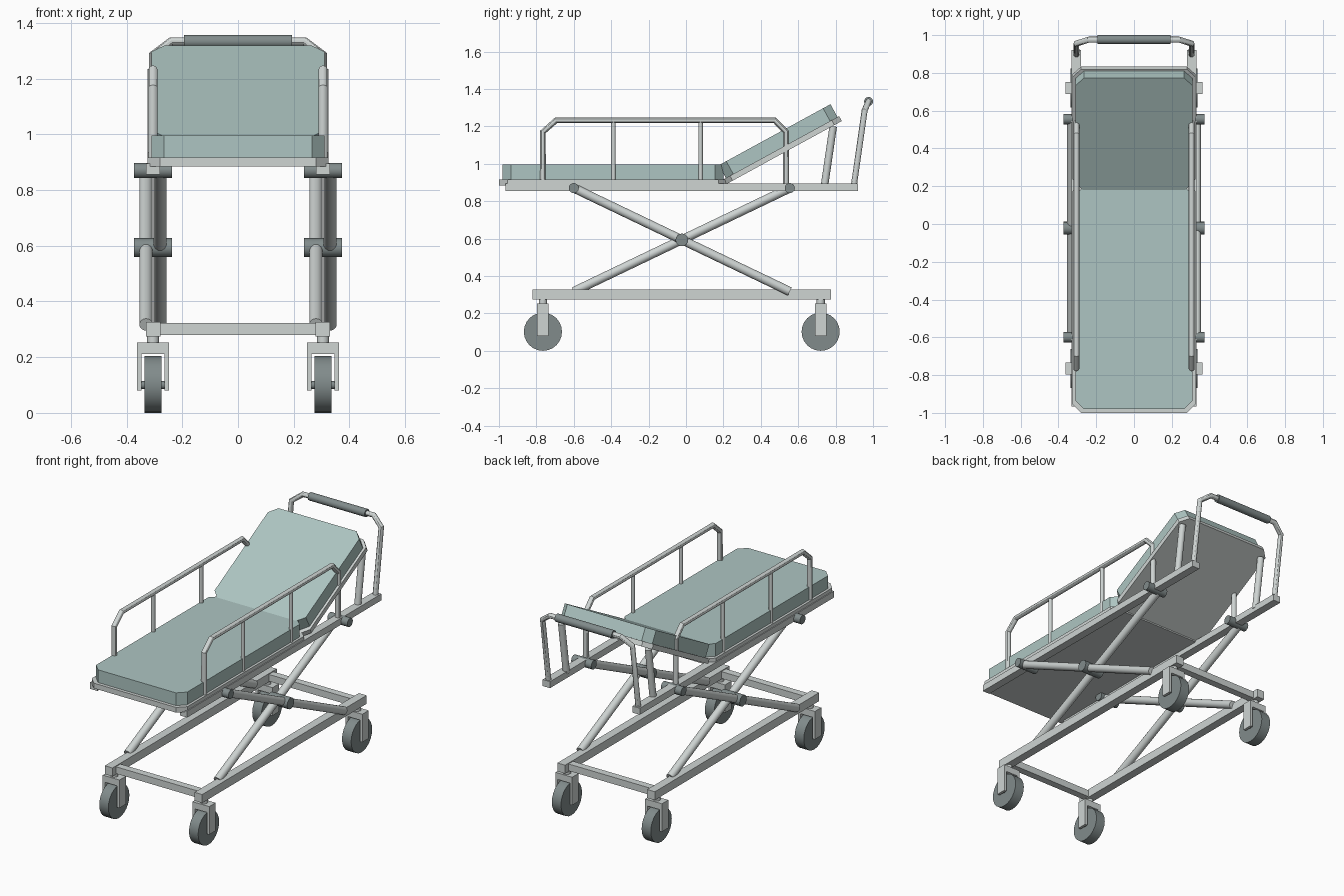
import bpy, bmesh, math
from mathutils import Vector, Matrix

if "Cube" in bpy.data.objects:
    bpy.data.objects.remove(bpy.data.objects["Cube"])


def material(name, rgb):
    m = bpy.data.materials.new(name)
    m.diffuse_color = (*rgb, 1)
    m.use_nodes = True
    m.node_tree.nodes["Principled BSDF"].inputs["Base Color"].default_value = m.diffuse_color
    return m


TEAL = material("vinyl", (0.42, 0.56, 0.54))
DARK = material("rubber", (0.22, 0.26, 0.26))
METAL = material("metal", (0.62, 0.66, 0.65))


def finish(name, bm, mat, smooth=False):
    me = bpy.data.meshes.new(name)
    bm.to_mesh(me)
    bm.free()
    me.materials.append(mat)
    ob = bpy.data.objects.new(name, me)
    bpy.context.collection.objects.link(ob)
    if smooth:
        bpy.ops.object.select_all(action='DESELECT')
        ob.select_set(True)
        bpy.context.view_layer.objects.active = ob
        bpy.ops.object.shade_smooth_by_angle(angle=math.radians(35))
    return ob


def box(name, lo, hi, mat=METAL, chamfer=0, matrix=None):
    """Box between two corners; chamfer cuts its four upright edges."""
    lo, hi = Vector(lo), Vector(hi)
    bm = bmesh.new()
    bmesh.ops.create_cube(bm, size=1, matrix=Matrix.Translation((lo + hi) / 2)
                          @ Matrix.Diagonal((*(hi - lo), 1)))
    if chamfer:
        up = [e for e in bm.edges if abs(e.verts[0].co.z - e.verts[1].co.z) > 1e-4]
        bmesh.ops.bevel(bm, geom=up, offset=chamfer, segments=1, affect='EDGES')
    if matrix:
        bm.transform(matrix)
    return finish(name, bm, mat)


def rod(name, a, b, r, mat=METAL, sides=16):
    """Straight cylinder from a to b."""
    a, b = Vector(a), Vector(b)
    d = b - a
    bm = bmesh.new()
    bmesh.ops.create_cone(bm, cap_ends=True, segments=sides, radius1=r, radius2=r, depth=d.length,
                          matrix=Matrix.Translation((a + b) / 2)
                          @ d.to_track_quat('Z', 'Y').to_matrix().to_4x4())
    return finish(name, bm, mat, True)


def tube(name, pts, r):
    """Bent tube along a polyline."""
    cu = bpy.data.curves.new(name, 'CURVE')
    cu.dimensions = '3D'
    cu.bevel_depth = r
    cu.bevel_resolution = 4
    cu.use_fill_caps = True
    sp = cu.splines.new('POLY')
    sp.points.add(len(pts) - 1)
    for p, co in zip(sp.points, pts):
        p.co = (*co, 1)
    cu.materials.append(METAL)
    ob = bpy.data.objects.new(name, cu)
    bpy.context.collection.objects.link(ob)
    bpy.ops.object.select_all(action='DESELECT')
    ob.select_set(True)
    bpy.context.view_layer.objects.active = ob
    bpy.ops.object.convert(target='MESH')
    bpy.ops.object.shade_smooth_by_angle(angle=math.radians(30))


# flat bed section
box("seat_deck", (-0.325, -1.0, 0.885), (0.325, 0.22, 0.917), chamfer=0.045)
box("seat_mattress", (-0.31, -0.98, 0.915), (0.31, 0.20, 0.995), TEAL, 0.045)

# raised backrest, hinged at y = 0.21
tilt = Matrix.Translation((0, 0.21, 0.888)) @ Matrix.Rotation(0.5, 4, 'X')
box("backrest_deck", (-0.325, 0, 0), (0.325, 0.71, 0.03), METAL, 0.045, tilt)
box("backrest_mattress", (-0.31, 0.02, 0.025), (0.31, 0.70, 0.108), TEAL, 0.045, tilt)

# base cross bars
for end, y in (("front", -0.765), ("back", 0.72)):
    box(end + "_base_crossbar", (-0.305, y - 0.022, 0.28), (0.305, y + 0.022, 0.322))

for side, s in (("left", -1), ("right", 1)):
    x = s * 0.305
    # long rails of bed frame and base
    box(side + "_bed_rail", (x - 0.025, -0.965, 0.855), (x + 0.025, 0.92, 0.895))
    box(side + "_base_rail", (x - 0.026, -0.82, 0.275), (x + 0.026, 0.775, 0.327))

    # scissor lift arms and pivots
    rod(side + "_scissor_arm_a", (x - 0.025, -0.6, 0.317), (x - 0.025, 0.555, 0.87), 0.024)
    rod(side + "_scissor_arm_b", (x + 0.025, -0.6, 0.87), (x + 0.025, 0.555, 0.317), 0.024)
    for n, y, z, r in (("front", -0.6, 0.87, 0.027), ("back", 0.555, 0.87, 0.027),
                       ("middle", -0.022, 0.593, 0.034)):
        rod(f"{side}_{n}_pivot", (x - 0.068, y, z), (x + 0.068, y, z), r, DARK)

    # side guard
    tube(side + "_guard_rail", [(x, -0.765, 0.88), (x, -0.765, 1.17), (x, -0.695, 1.232),
                                (x, 0.475, 1.232), (x, 0.535, 1.17), (x, 0.535, 0.88)], 0.016)
    for i, y in enumerate((-0.388, 0.078)):
        rod(f"{side}_guard_post_{i}", (x, y, 0.88), (x, y, 1.232), 0.012, sides=12)

    # backrest strut
    rod(side + "_backrest_strut", (s * 0.295, 0.74, 0.88), (s * 0.295, 0.787, 1.2), 0.02)

    # casters
    for end, y in (("front", -0.765), ("back", 0.72)):
        n = f"{side}_{end}_"
        rod(n + "caster_stem", (x, y, 0.24), (x, y, 0.29), 0.022)
        box(n + "fork_top", (x - 0.057, y - 0.031, 0.212), (x + 0.057, y + 0.031, 0.252))
        for k in (-1, 1):
            c = x + k * 0.049
            box(n + f"fork_leg_{k}", (c - 0.008, y - 0.031, 0.08), (c + 0.008, y + 0.031, 0.23))
        rod(n + "axle", (x - 0.05, y, 0.1), (x + 0.05, y, 0.1), 0.014, DARK)
        rod(n + "wheel", (x - 0.031, y, 0.102), (x + 0.031, y, 0.102), 0.102, DARK, 24)

# push handle with dark grip
half = [(0.305, 0.897, 0.88), (0.305, 0.955, 1.285), (0.24, 0.976, 1.333)]
tube("push_handle", [(-a, b, c) for a, b, c in half] + half[::-1], 0.016)
rod("handle_grip", (-0.193, 0.976, 1.333), (0.193, 0.976, 1.333), 0.024, DARK)
